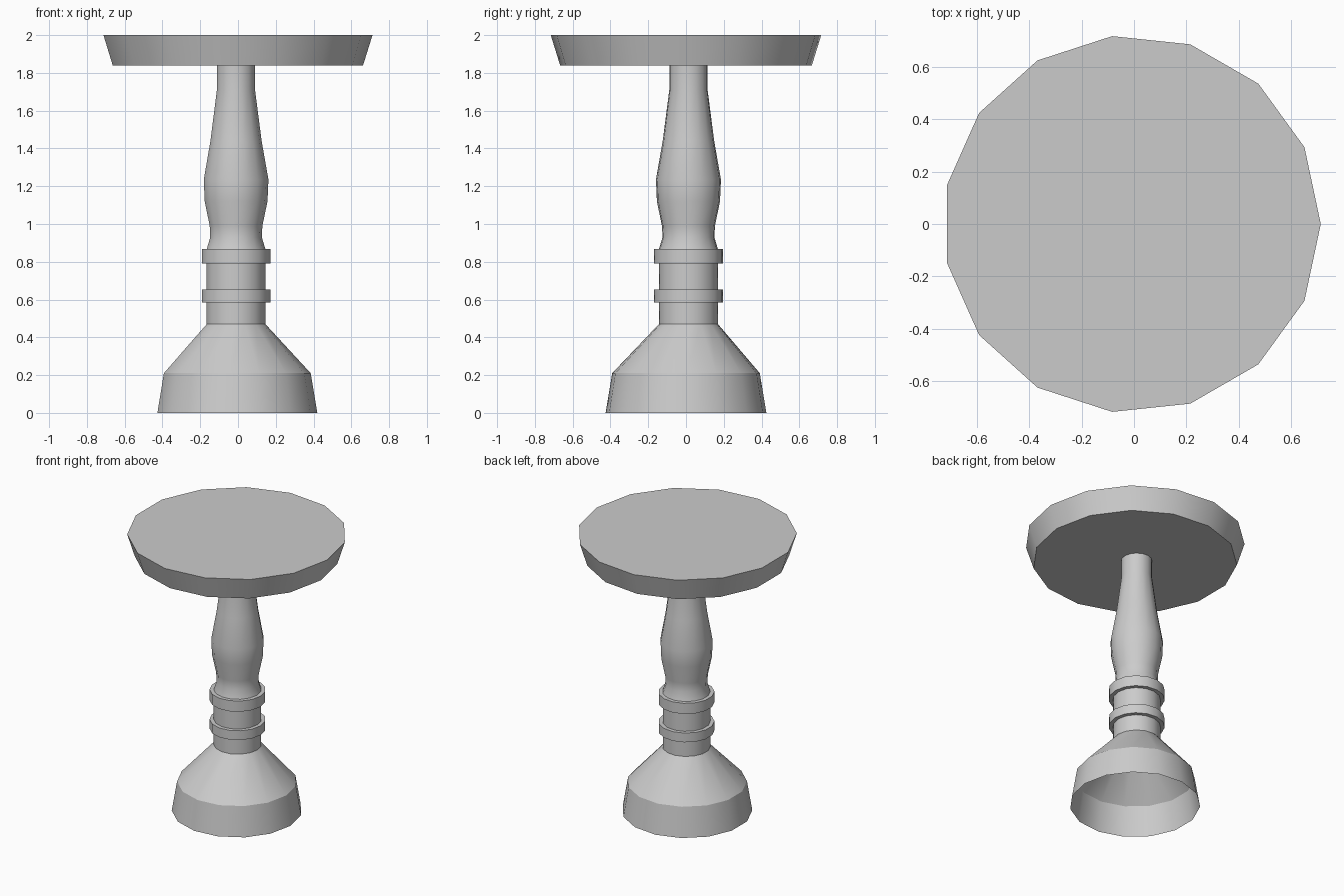
import bpy, bmesh
from math import cos, sin, tau, radians

if "Cube" in bpy.data.objects:
    bpy.data.objects.remove(bpy.data.objects["Cube"])

SIDES = 15
CX = -0.008


def lathe(name, profile, cap_bottom=False, cap_top=False):
    """Spin a profile of (radius, z, y_offset) rings into a 15-sided shell."""
    bm = bmesh.new()
    rings = []
    for r, z, cy in profile:
        rings.append([bm.verts.new((CX - cy * 0.3 + r * cos(tau * i / SIDES),
                                    cy + r * sin(tau * i / SIDES), z))
                      for i in range(SIDES)])
    for a, b in zip(rings, rings[1:]):
        for i in range(SIDES):
            j = (i + 1) % SIDES
            bm.faces.new((a[i], a[j], b[j], b[i]))
    if cap_bottom:
        bm.faces.new(rings[0][::-1])
    if cap_top:
        bm.faces.new(rings[-1])
    mesh = bpy.data.meshes.new(name)
    bm.to_mesh(mesh)
    bm.free()
    obj = bpy.data.objects.new(name, mesh)
    bpy.context.collection.objects.link(obj)
    bpy.ops.object.select_all(action='DESELECT')
    obj.select_set(True)
    bpy.context.view_layer.objects.active = obj
    bpy.ops.object.shade_smooth_by_angle(angle=radians(30))
    return obj


OFF = 0.013  # the stem sits slightly off the centre of foot and top

# Hollow flared foot, open underneath
lathe("foot", [(0.428, 0, 0), (0.393, 0.21, 0), (0.157, 0.47, OFF)])

# Turned stem with two collars
stem = [(0.157, 0.47), (0.157, 0.585), (0.184, 0.585), (0.184, 0.652),
        (0.157, 0.652), (0.157, 0.79), (0.184, 0.79), (0.184, 0.867),
        (0.157, 0.867), (0.138, 0.93), (0.141, 0.99), (0.168, 1.12),
        (0.173, 1.235), (0.137, 1.44), (0.102, 1.71), (0.102, 1.84)]
lathe("stem", [(r, z, OFF) for r, z in stem])

# Tapered round top
lathe("table_top", [(0.67, 1.84, 0), (0.72, 2.0, 0)], True, True)
